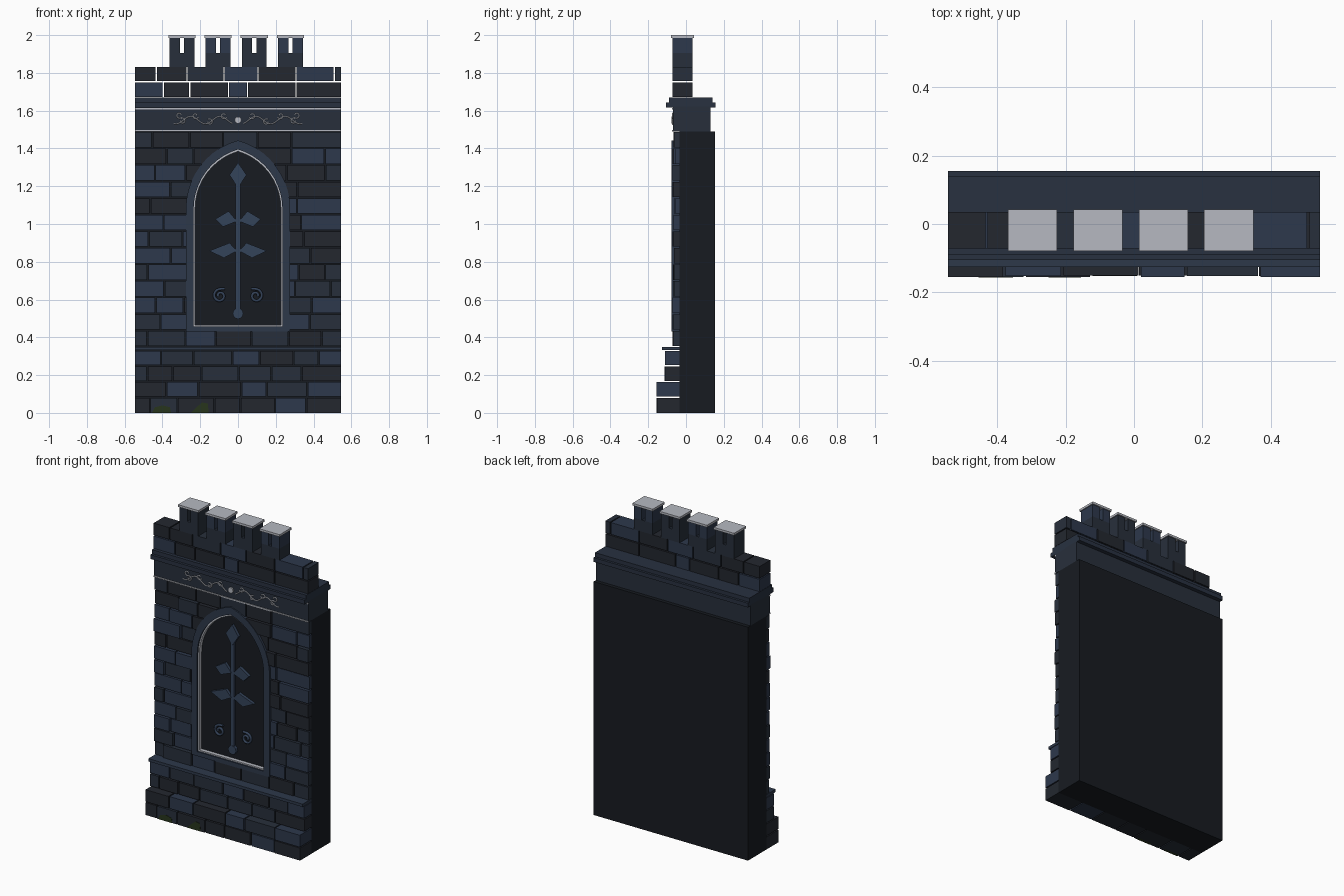
import bpy, bmesh, math, random

if "Cube" in bpy.data.objects:
    bpy.data.objects.remove(bpy.data.objects["Cube"])

random.seed(7)
W = 0.545          # half width of the wall
GAP = 0.007        # open joint between stones


def material(name, hexcol):
    m = bpy.data.materials.new(name)
    rgb = [int(hexcol[i:i + 2], 16) / 255 for i in (0, 2, 4)]
    m.diffuse_color = [((c + 0.055) / 1.055) ** 2.4 if c > 0.04 else c / 12.92 for c in rgb] + [1]
    m.use_nodes = True
    m.node_tree.nodes["Principled BSDF"].inputs["Base Color"].default_value = m.diffuse_color
    return m


STONES = [material("stone_dark", "23272f"), material("stone_mid", "272f3b"), material("stone_blue", "2d384c")]
CORE = material("core_black", "171b21")
TRIM = material("trim_slate", "283140")
FRAME = material("frame_slate", "2d384a")
IRON = material("ornament_blue", "34435a")
PALE = material("pale_grey", "b6b9c1")
MOSS = material("moss", "27351c")


def finish(name, bm, mats):
    bmesh.ops.recalc_face_normals(bm, faces=bm.faces)
    me = bpy.data.meshes.new(name)
    bm.to_mesh(me)
    bm.free()
    for m in mats:
        me.materials.append(m)
    ob = bpy.data.objects.new(name, me)
    bpy.context.collection.objects.link(ob)
    return ob


def add_box(bm, x0, x1, y0, y1, z0, z1, mi=0):
    v = [bm.verts.new((x, y, z)) for x in (x0, x1) for y in (y0, y1) for z in (z0, z1)]
    for f in ((0, 1, 3, 2), (4, 6, 7, 5), (0, 4, 5, 1), (2, 3, 7, 6), (0, 2, 6, 4), (1, 5, 7, 3)):
        bm.faces.new([v[i] for i in f]).material_index = mi


def box(name, x0, x1, y0, y1, z0, z1, mat):
    bm = bmesh.new()
    add_box(bm, x0, x1, y0, y1, z0, z1)
    return finish(name, bm, [mat])


def prism(name, pts, y0, y1, mat, hole=None):
    """Extrude an x-z outline from y0 to y1, optionally as a ring around a matching hole."""
    bm = bmesh.new()
    n = len(pts)
    loops = [[bm.verts.new((x, y, z)) for x, z in p] for p in ([pts, hole] if hole else [pts]) for y in (y0, y1)]
    if hole:
        pairs = [(0, 1), (2, 3), (0, 2), (1, 3)]
    else:
        pairs = [(0, 1)]
        bm.faces.new(loops[0])
        bm.faces.new(loops[1])
    for a, b in pairs:
        for i in range(n):
            j = (i + 1) % n
            bm.faces.new((loops[a][i], loops[a][j], loops[b][j], loops[b][i]))
    return finish(name, bm, [mat] if mat else [])


def tube(name, strokes, y, r, mat):
    cu = bpy.data.curves.new(name, 'CURVE')
    cu.dimensions = '3D'
    cu.bevel_depth, cu.bevel_resolution, cu.use_fill_caps = r, 1, True
    for s in strokes:
        sp = cu.splines.new('POLY')
        sp.points.add(len(s) - 1)
        for p, (x, z) in zip(sp.points, s):
            p.co = (x, y, z, 1)
    cu.materials.append(mat)
    bpy.context.collection.objects.link(bpy.data.objects.new(name, cu))


def arch(w, base, spring, apex, n=10):
    """Pointed arch outline: straight jambs and two arcs meeting at the apex."""
    h = apex - spring
    r = (w * w + h * h) / (2 * w)
    end = math.asin(h / r)
    right = [(w - r + r * math.cos(end * i / n), spring + r * math.sin(end * i / n)) for i in range(n + 1)]
    right[-1] = (0, apex)
    return [(-w, base), (w, base)] + right + [(-x, z) for x, z in right[-2::-1]]


def circle(cx, cz, r, n=12):
    return [(cx + r * math.cos(2 * math.pi * i / n), cz + r * math.sin(2 * math.pi * i / n)) for i in range(n)]


def random_joints(row):
    xs = [-W]
    x = -W + random.uniform(0.06, 0.12) + 0.07 * (row % 2)
    while x < W - 0.05:
        xs.append(x)
        x += random.uniform(0.13, 0.23)
    return xs + [W]


def course(bm, joints, yf, yb, z0, z1, jitter=0.0):
    for i, (a, b) in enumerate(zip(joints, joints[1:])):
        add_box(bm, a + (GAP / 2 if i else 0), b - (GAP / 2 if i < len(joints) - 2 else 0),
                yf + random.uniform(0, jitter), yb, z0 + GAP / 2, z1 - GAP / 2, random.randrange(3))


# wall core
box("wall_core", -W, W, -0.035, 0.153, 0, 1.49, CORE)

# stepped plinth and its ledge
bm = bmesh.new()
for r in range(4):
    course(bm, random_joints(r), -0.156 if r < 2 else -0.113, -0.034,
           r * 0.083 - (GAP / 2 if r == 0 else 0), (r + 1) * 0.083, 0.006)
finish("plinth_stones", bm, STONES)
box("plinth_ledge", -W, W, -0.126, -0.034, 0.332, 0.35, FRAME)

# facing stones, cut away around the window
bm = bmesh.new()
rows, z0, z1 = 13, 0.35, 1.49
h = (z1 - z0) / rows
for r in range(rows):
    course(bm, random_joints(r), -0.073, -0.034, z0 + r * h, z0 + (r + 1) * h, 0.014)
facing = finish("facing_stones", bm, STONES)
cutter = prism("window_cutter", arch(0.268, 0.435, 1.08, 1.432), -0.3, 0.05, None)
cutter.hide_render = True
cutter.hide_viewport = True
mod = facing.modifiers.new("window", 'BOOLEAN')
mod.operation, mod.solver, mod.object = 'DIFFERENCE', 'EXACT', cutter

# pointed window: frame, pale trim, dark panel
inner = arch(0.235, 0.458, 1.08, 1.395)
prism("window_frame", arch(0.276, 0.43, 1.08, 1.443), -0.076, -0.034, FRAME, inner)
prism("window_trim", inner, -0.066, -0.034, PALE, arch(0.227, 0.466, 1.08, 1.384))
prism("window_panel", arch(0.23, 0.462, 1.08, 1.39), -0.042, -0.034, CORE)

# window ornament: stem, bud, foot, leaves and scrolls
YO = -0.058
box("ornament_stem", -0.012, 0.012, YO, -0.04, 0.53, 1.22, IRON)
prism("ornament_bud", [(0, 1.19), (0.045, 1.26), (0, 1.325), (-0.045, 1.26)], YO - 0.003, -0.04, IRON)
prism("ornament_foot", circle(0, 0.525, 0.028), YO - 0.003, -0.04, IRON)
leaves = {"upper": [(0.005, 1.015), (0.05, 1.068), (0.12, 1.026), (0.08, 0.985)],
          "lower": [(0.005, 0.858), (0.045, 0.9), (0.152, 0.858), (0.075, 0.82)]}
for s in (-1, 1):
    for k, p in leaves.items():
        prism(k + "_leaf", [(s * x, z) for x, z in p], YO - 0.002, -0.04, IRON)
scroll = []
for i in range(25):
    a = math.radians(90 - 20 * i)
    rad = 0.036 - 0.0011 * i
    scroll.append((0.095 + rad * math.cos(a), 0.62 + rad * math.sin(a)))
scroll.insert(0, (0.07, 0.657))
tube("ornament_scrolls", [[(s * x, z) for x, z in scroll] for s in (-1, 1)], -0.05, 0.008, IRON)

# frieze with pale lines
box("frieze", -W, W, -0.068, 0.13, 1.49, 1.622, STONES[1])
for z in (1.489, 1.605):
    box("frieze_line", -W, W, -0.073, -0.06, z, z + 0.008, PALE)

# frieze vine: wave with curls, mirrored about a round boss
vine = [(0.03 + 0.31 * i / 36, 1.55 + 0.02 * math.sin(0.5 + 4 * math.pi * i / 36 - math.pi * 0.5)) for i in range(37)]
strokes = [vine]
for cx, cz, start in ((0.075, 1.572, 200), (0.15, 1.54, 60), (0.225, 1.572, 200), (0.295, 1.545, 60), (0.31, 1.575, 220)):
    strokes.append([(cx + (0.017 - 0.0006 * i) * math.cos(math.radians(start + 24 * i)),
                     cz + (0.017 - 0.0006 * i) * math.sin(math.radians(start + 24 * i))) for i in range(14)])
tube("frieze_vine", [[(s * x, z) for x, z in st] for s in (-1, 1) for st in strokes], -0.07, 0.0035, PALE)
prism("frieze_boss", circle(0, 1.55, 0.018), -0.077, -0.066, PALE)

# cornice
box("cornice_lower", -W, W, -0.106, 0.155, 1.617, 1.644, TRIM)
box("cornice_upper", -W, W, -0.09, 0.14, 1.644, 1.67, TRIM)

# parapet, two courses
bm = bmesh.new()
course(bm, [-W, -0.395, -0.255, -0.05, 0.05, 0.307, W], -0.072, 0.035, 1.668, 1.753)
course(bm, [-W, -0.432, -0.27, -0.074, 0.106, 0.307, 0.51, W], -0.072, 0.035, 1.753, 1.836)
finish("parapet_stones", bm, STONES)

# slotted merlons with pale caps
for i in range(4):
    cx = -0.297 + 0.1915 * i
    bm = bmesh.new()
    add_box(bm, cx - 0.066, cx + 0.066, -0.072, 0.035, 1.832, 1.906, 1)
    for s in (-1, 1):
        xs = sorted((cx + s * 0.011, cx + s * 0.066))
        add_box(bm, xs[0], xs[1], -0.072, 0.035, 1.906, 1.986, 2 if i % 2 else 1)
    finish("merlon", bm, STONES)
    box("merlon_cap", cx - 0.072, cx + 0.072, -0.079, 0.042, 1.986, 2.0, PALE)

# moss tufts at the foot
for pts in ([(-0.455, 0), (-0.355, 0), (-0.36, 0.03), (-0.4, 0.04), (-0.44, 0.03)],
            [(-0.25, 0), (-0.155, 0), (-0.16, 0.05), (-0.19, 0.055), (-0.22, 0.03)]):
    prism("moss_patch", pts, -0.157, -0.14, MOSS)
